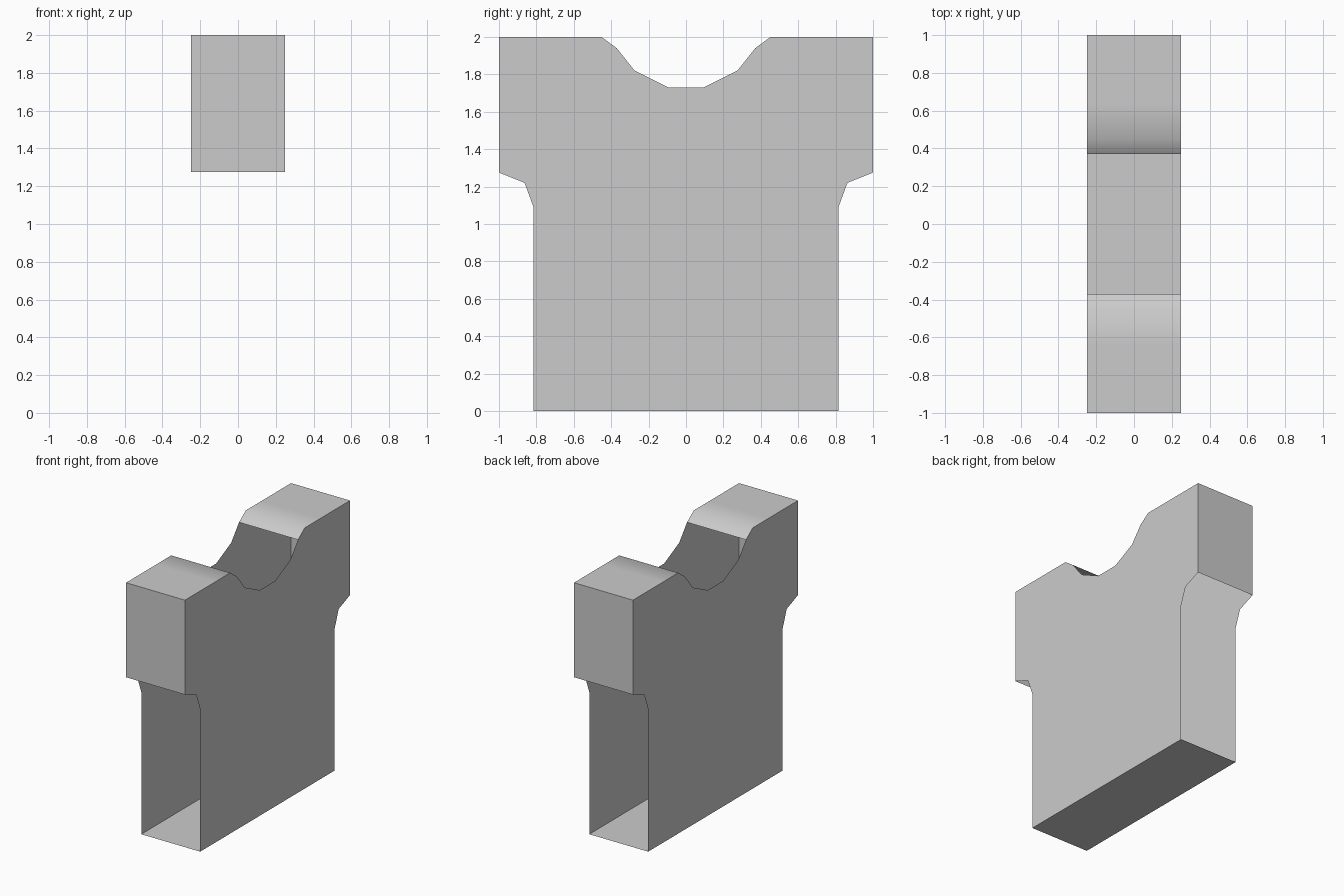
import bpy
import bmesh
import math

if "Cube" in bpy.data.objects:
    bpy.data.objects.remove(bpy.data.objects["Cube"])

HALF_DEPTH = 0.25

# Right half of the shirt outline as (y, z): hem, underarm, sleeve end, shoulder, neck
half = [(0.815, 0), (0.815, 1.09), (0.863, 1.22), (1, 1.275), (1, 2),
        (0.64, 2), (0.452, 2), (0.37, 1.94), (0.275, 1.82), (0.093, 1.73)]
outline = half + [(-y, z) for y, z in reversed(half)]
n = len(outline)

bm = bmesh.new()
right = [bm.verts.new((HALF_DEPTH, y, z)) for y, z in outline]
left = [bm.verts.new((-HALF_DEPTH, y, z)) for y, z in outline]

# Two flat body panels
bm.faces.new(right)
bm.faces.new(left[::-1])


def wall(a):
    """Strip joining both panels along outline edge a."""
    b = (a + 1) % n
    bm.faces.new((right[b], right[a], left[a], left[b]))


# Sleeve ends and shoulders on both sides; neck, underarms and flanks stay open
for i in range(3, 7):
    wall(i)
    wall(n - 2 - i)
# Hem
wall(n - 1)

mesh = bpy.data.meshes.new("shirt_body")
bm.to_mesh(mesh)
bm.free()
shirt = bpy.data.objects.new("shirt_body", mesh)
bpy.context.collection.objects.link(shirt)

# Soft shoulder roll, sharp elsewhere
bpy.context.view_layer.objects.active = shirt
shirt.select_set(True)
bpy.ops.object.shade_smooth_by_angle(angle=math.radians(45))
